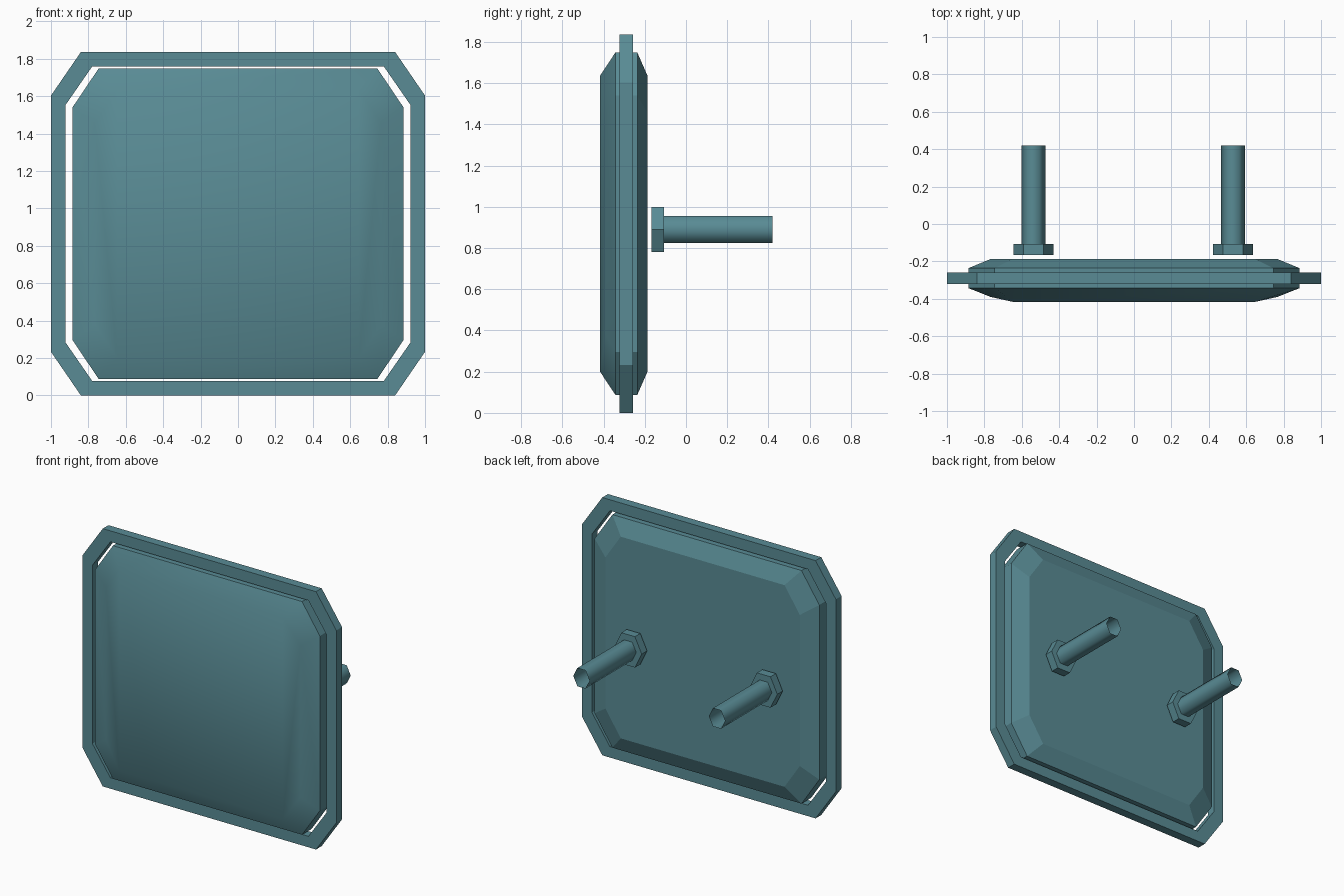
import bpy, bmesh, math

if "Cube" in bpy.data.objects:
    bpy.data.objects.remove(bpy.data.objects["Cube"])

ZC = 0.918  # height of the plate centre


def octagon(hx, hz, cx, cz):
    """Chamfered rectangle: half sizes hx, hz; corner points at cx and cz."""
    return [(cx, -hz), (hx, -cz), (hx, cz), (cx, hz),
            (-cx, hz), (-hx, cz), (-hx, -cz), (-cx, -hz)]


def ring(bm, pts, y, x0=0.0, z0=ZC):
    ys = y if isinstance(y, list) else [y] * len(pts)
    return [bm.verts.new((x0 + p[0], yy, z0 + p[1])) for p, yy in zip(pts, ys)]


def bridge(bm, a, b):
    n = len(a)
    return [bm.faces.new((a[i], a[(i + 1) % n], b[(i + 1) % n], b[i])) for i in range(n)]


def finish(bm, name):
    bmesh.ops.recalc_face_normals(bm, faces=bm.faces)
    me = bpy.data.meshes.new(name)
    bm.to_mesh(me)
    bm.free()
    ob = bpy.data.objects.new(name, me)
    bpy.context.collection.objects.link(ob)
    me.materials.append(mat)
    return ob


mat = bpy.data.materials.new("teal")
mat.diffuse_color = (0.10, 0.26, 0.30, 1)
mat.use_nodes = True
mat.node_tree.nodes["Principled BSDF"].inputs["Base Color"].default_value = mat.diffuse_color

# Outer frame: octagonal ring with a rectangular section
bm = bmesh.new()
outer = octagon(1.0, 0.918, 0.84, 0.685)
inner = octagon(0.922, 0.84, 0.78, 0.635)
loops = [ring(bm, p, y) for p, y in
         ((outer, -0.322), (outer, -0.258), (inner, -0.258), (inner, -0.322))]
for i in range(4):
    bridge(bm, loops[i], loops[(i + 1) % 4])
finish(bm, "frame")

# Panel: flat bevelled back, straight rim, smooth slightly bowed front
bm = bmesh.new()
rim = octagon(0.885, 0.83, 0.745, 0.622)
cap = octagon(0.766, 0.718, 0.645, 0.538)
bow = [-0.417 if abs(p[0]) < 0.7 else -0.39 for p in cap]
back = ring(bm, cap, -0.187)
rim_back = ring(bm, rim, -0.236)
rim_front = ring(bm, rim, -0.343)
f = ring(bm, cap, bow)
bm.faces.new(back)
bridge(bm, back, rim_back)
bridge(bm, rim_back, rim_front)
front = bridge(bm, rim_front, f)
for quad in ((0, 1, 2, 3), (0, 3, 4, 7), (7, 4, 5, 6)):
    front.append(bm.faces.new([f[i] for i in quad]))
for face in front:
    face.smooth = True
finish(bm, "panel")


# Bolts: hexagonal head with an open-ended hexagonal shaft
def hexagon(rx, rz):
    s = math.sin(math.pi / 3)
    return [(rx * math.cos(i * math.pi / 3), rz * math.sin(i * math.pi / 3) / s)
            for i in range(6)]


for x, side in ((-0.538, "left"), (0.53, "right")):
    bm = bmesh.new()
    head = hexagon(0.107, 0.11)
    a = ring(bm, head, -0.167, x, 0.89)
    b = ring(bm, head, -0.106, x, 0.89)
    bm.faces.new(a)
    bridge(bm, a, b)
    shaft = hexagon(0.064, 0.065)
    c = ring(bm, shaft, -0.106, x, 0.89)
    d = ring(bm, shaft, 0.42, x, 0.89)
    bridge(bm, b, c)
    for face in bridge(bm, c, d):
        face.smooth = True
    finish(bm, side + "_bolt")
